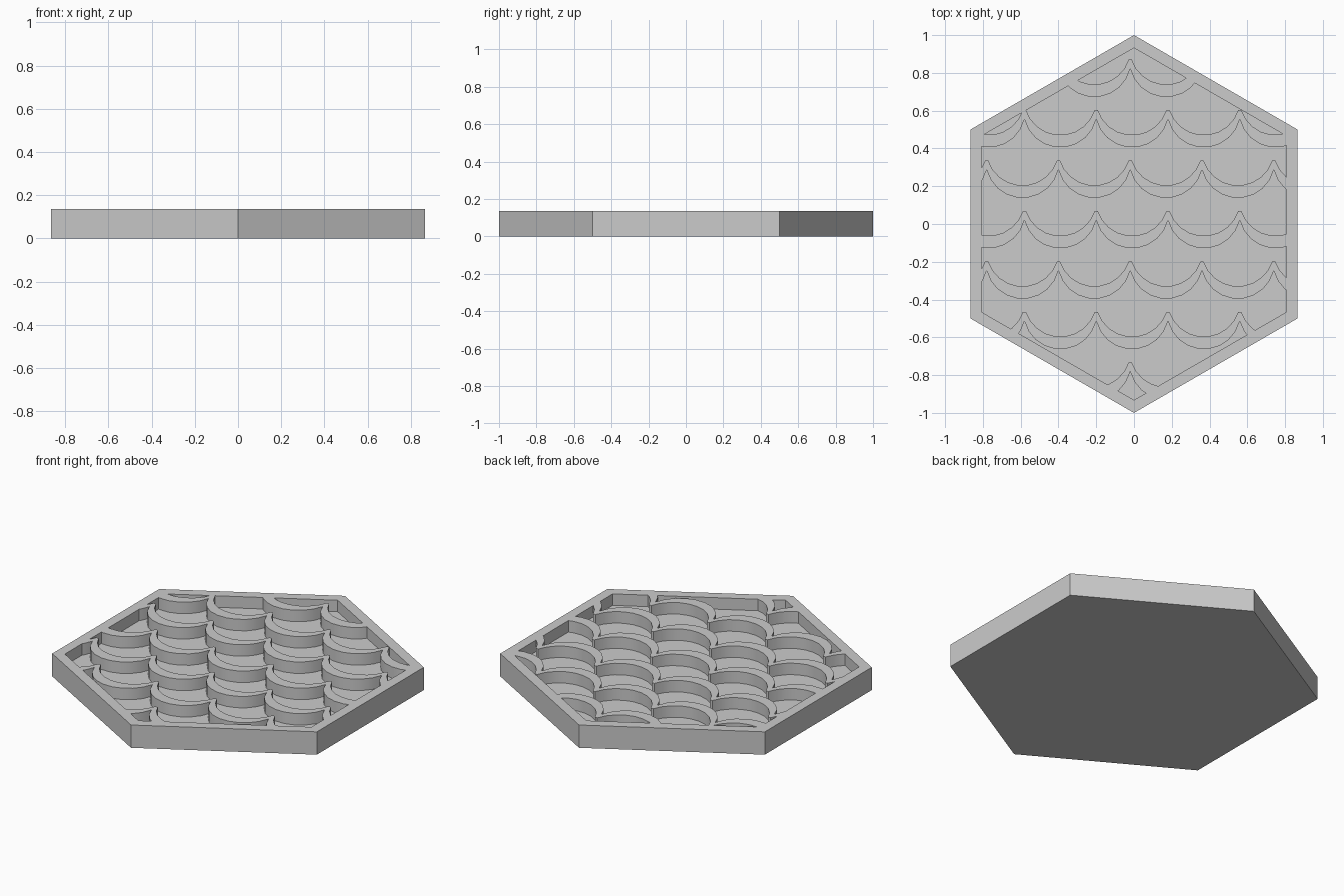
import bpy, bmesh
from math import sin, cos, asin, pi
from mathutils import Vector

cube = bpy.data.objects.get("Cube")
if cube:
    bpy.data.objects.remove(cube)

HEIGHT, FLOOR = 0.135, 0.067
OUTER, INNER = 1.0, 0.932        # hexagon corner radii
PITCH, ROW_STEP = 0.38, 0.267    # scale width and row spacing
ROW_SHIFT = 0.2                  # sideways offset of every other row
SEGMENTS = 9

grey = bpy.data.materials.new("stone_grey")
colour = (0.6, 0.6, 0.6, 1)
grey.diffuse_color = colour
grey.use_nodes = True
grey.node_tree.nodes["Principled BSDF"].inputs["Base Color"].default_value = colour


def finish(name, bm):
    bmesh.ops.recalc_face_normals(bm, faces=bm.faces)
    mesh = bpy.data.meshes.new(name)
    bm.to_mesh(mesh)
    bm.free()
    mesh.materials.append(grey)
    obj = bpy.data.objects.new(name, mesh)
    bpy.context.collection.objects.link(obj)
    bpy.ops.object.select_all(action='DESELECT')
    obj.select_set(True)
    bpy.context.view_layer.objects.active = obj
    bpy.ops.object.shade_smooth_by_angle(angle=pi / 6)


def hexagon(bm, radius, z):
    return [bm.verts.new((radius * sin(i * pi / 3), radius * cos(i * pi / 3), z))
            for i in range(6)]


# Hexagonal tray: closed base, outer sides, flat rim, inner sides, floor
bm = bmesh.new()
loops = [hexagon(bm, r, z) for r, z in
         ((OUTER, 0), (OUTER, HEIGHT), (INNER, HEIGHT), (INNER, FLOOR))]
bm.faces.new(loops[0])
bm.faces.new(loops[-1])
for a, b in zip(loops, loops[1:]):
    for i in range(6):
        j = (i + 1) % 6
        bm.faces.new((a[i], a[j], b[j], b[i]))
finish("hexagonal_tray", bm)


def scallop(x, cusp, inset, depth):
    """Hanging arc between two neighbouring cusps."""
    half = PITCH / 2 - inset
    radius = (half ** 2 + depth ** 2) / (2 * depth)
    reach = asin(half / radius)
    points = []
    for i in range(SEGMENTS + 1):
        a = reach * (2 * i / SEGMENTS - 1)
        points.append((x + PITCH / 2 + radius * sin(a),
                       cusp - depth + radius * (1 - cos(a))))
    return points


def scale_row(name, start, cusp):
    back, front = [], []
    for k in range(6):
        x = start + k * PITCH
        back += scallop(x, cusp, 0.008, 0.132)
        front += scallop(x, cusp - 0.05, 0.0005, 0.148)
    bm = bmesh.new()
    rings = []
    for b, f in zip(back, front):
        rings.append([bm.verts.new((*p, z)) for p, z in
                      ((b, FLOOR), (b, HEIGHT), (f, HEIGHT), (f, FLOOR))])
    for r, s in zip(rings, rings[1:]):
        for i in range(3):
            bm.faces.new((r[i], s[i], s[i + 1], r[i + 1]))
    # Trim the row to the inside of the rim
    for i in range(6):
        a = (i + 0.5) * pi / 3
        normal = Vector((sin(a), cos(a), 0))
        bmesh.ops.bisect_plane(bm, geom=bm.verts[:] + bm.edges[:] + bm.faces[:],
                               plane_co=normal * INNER * cos(pi / 6),
                               plane_no=normal, clear_outer=True)
    finish(name, bm)


# Overlapping scale ridges, every other row shifted sideways
for row in range(7):
    shift = ROW_SHIFT if row % 2 else 0
    scale_row(f"scale_ridge_{row + 1}", -0.02 - 3 * PITCH + shift, 0.87 - row * ROW_STEP)
